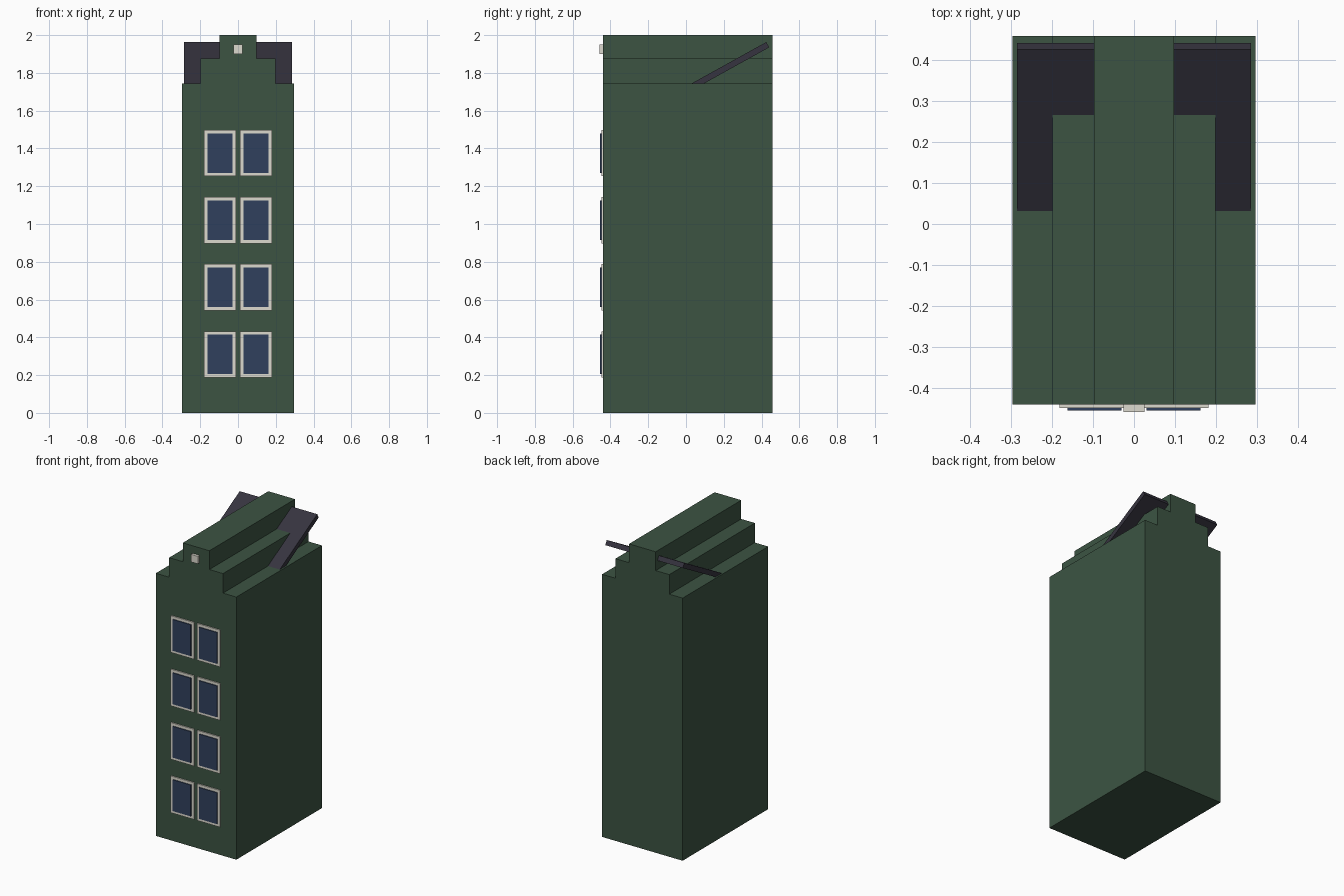
import bpy
from math import radians, cos, sin

cube = bpy.data.objects.get("Cube")
if cube:
    bpy.data.objects.remove(cube, do_unlink=True)


def material(name, color):
    mat = bpy.data.materials.new(name)
    mat.use_nodes = True
    mat.diffuse_color = (*color, 1)
    bsdf = next(n for n in mat.node_tree.nodes if n.type == 'BSDF_PRINCIPLED')
    bsdf.inputs["Base Color"].default_value = (*color, 1)
    return mat


green = material("dark_green_brick", (0.045, 0.088, 0.055))
slate = material("slate_roof", (0.037, 0.034, 0.050))
cream = material("cream_trim", (0.72, 0.70, 0.62))
blue = material("blue_glass", (0.030, 0.051, 0.110))


def box(name, low, high, mat, tilt=0):
    """Axis-aligned box between two corners, optionally tilted about x."""
    center = [(a + b) / 2 for a, b in zip(low, high)]
    bpy.ops.mesh.primitive_cube_add(size=1, location=center)
    obj = bpy.context.object
    obj.name = name
    obj.scale = [b - a for a, b in zip(low, high)]
    obj.rotation_euler.x = tilt
    obj.data.materials.append(mat)
    return obj


FRONT, BACK = -0.44, 0.458

# Main block of the house
box("house_body", (-0.296, FRONT, 0), (0.296, BACK, 1.615), green)

# Stepped gable running the full depth
steps = [(0.296, 1.615, 1.745), (0.198, 1.745, 1.875), (0.098, 1.875, 2.0)]
for i, (half, bottom, top) in enumerate(steps):
    box(f"gable_step_{i + 1}", (-half, FRONT, bottom), (half, BACK, top), green)

# Sloping roof panel passing through the gable
tilt, length, thick = radians(29), 0.55, 0.032
cy = 0.4325 - length / 2 * cos(tilt)
cz = 1.949 - length / 2 * sin(tilt)
box("roof_panel", (-0.285, cy - length / 2, cz - thick / 2),
    (0.285, cy + length / 2, cz + thick / 2), slate, tilt)

# Windows: four floors, two per floor
for floor in range(4):
    z = 0.31 + 0.355 * floor
    for side, x in (("right", -0.096), ("left", 0.096)):
        for part, w, h, depth, mat in (("frame", 0.085, 0.122, 0.008, cream),
                                       ("glass", 0.066, 0.104, 0.014, blue)):
            box(f"window_{part}_{side}_{floor + 1}",
                (x - w, FRONT - depth, z - h), (x + w, FRONT, z + h), mat)

# Hoisting beam at the top of the gable
box("hoist_beam", (-0.025, FRONT - 0.018, 1.9), (0.025, FRONT, 1.95), cream)
